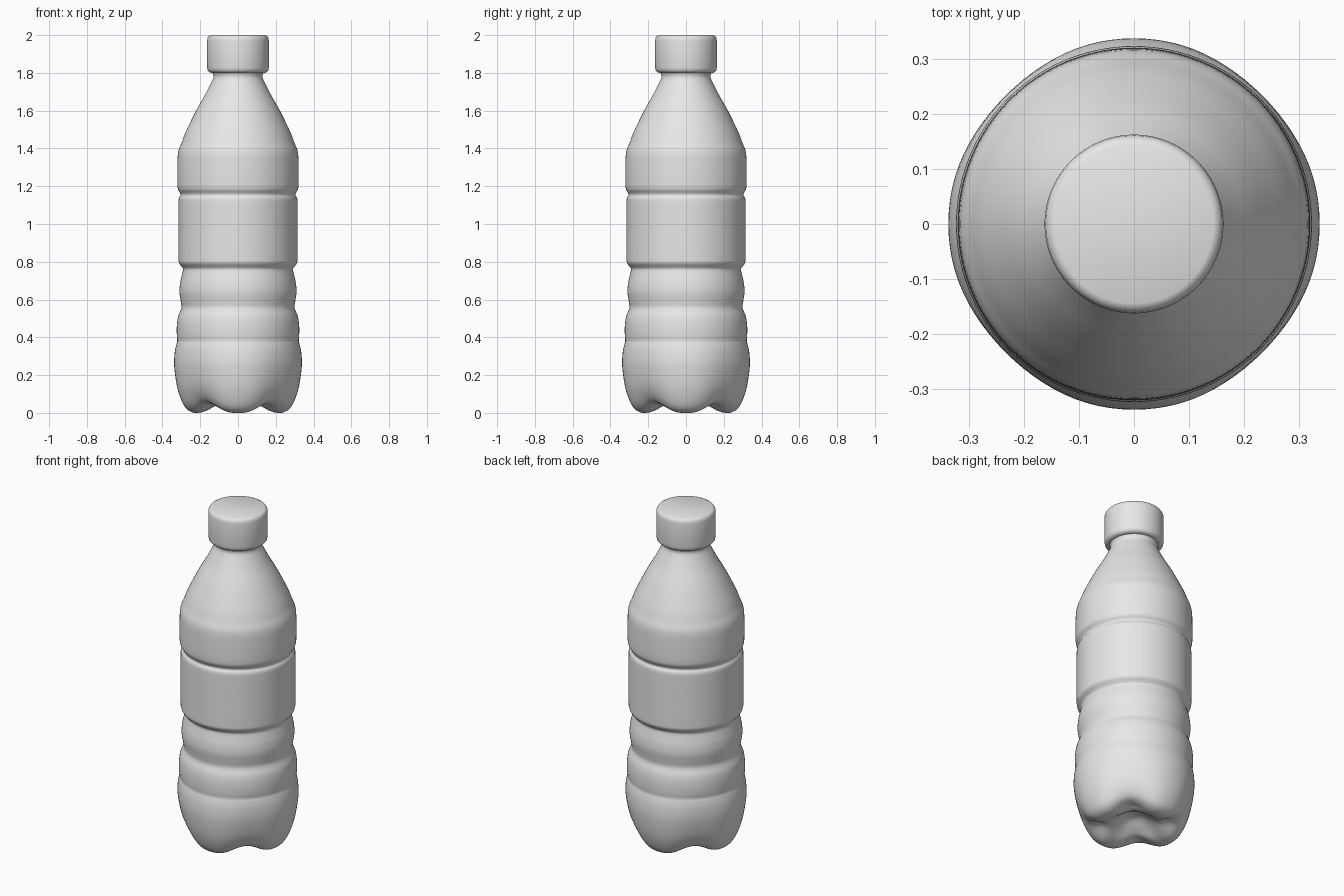
import bpy, bmesh, math
from mathutils import Vector

cube = bpy.data.objects.get("Cube")
if cube:
    bpy.data.objects.remove(cube, do_unlink=True)

SEGMENTS = 96


def make_material(name, value):
    mat = bpy.data.materials.new(name)
    mat.use_nodes = True
    colour = (value, value, value, 1)
    mat.diffuse_color = colour
    mat.node_tree.nodes["Principled BSDF"].inputs["Base Color"].default_value = colour
    return mat


def smooth_profile(points, steps):
    """Catmull-Rom curve through the (radius, height) points."""
    pts = [Vector(p) for p in points]
    pts = [pts[0]] + pts + [pts[-1]]
    result = []
    for a, b, c, d in zip(pts, pts[1:], pts[2:], pts[3:]):
        for i in range(steps):
            t = i / steps
            result.append(b + (c - a) * t / 2
                          + (a - b * 2.5 + c * 2 - d / 2) * t ** 2
                          + (b * 3 - a - c * 3 + d) / 2 * t ** 3)
    return result + [pts[-1]]


def lathe(name, profile, material, shape=None):
    """Spin a profile round z; shape may alter radius and height by angle."""
    bm = bmesh.new()
    rings = []
    for r, z in profile:
        ring = []
        for i in range(SEGMENTS):
            angle = math.tau * i / SEGMENTS
            rr, zz = shape(r, z, angle) if shape else (r, z)
            ring.append(bm.verts.new((rr * math.cos(angle), rr * math.sin(angle), zz)))
        rings.append(ring)
    for low, high in zip(rings, rings[1:]):
        for i in range(SEGMENTS):
            j = (i + 1) % SEGMENTS
            bm.faces.new((low[i], low[j], high[j], high[i]))
    bmesh.ops.remove_doubles(bm, verts=bm.verts, dist=0.00001)
    bmesh.ops.recalc_face_normals(bm, faces=bm.faces)
    mesh = bpy.data.meshes.new(name)
    bm.to_mesh(mesh)
    bm.free()
    mesh.materials.append(material)
    obj = bpy.data.objects.new(name, mesh)
    bpy.context.collection.objects.link(obj)
    bpy.ops.object.select_all(action="DESELECT")
    obj.select_set(True)
    bpy.context.view_layer.objects.active = obj
    bpy.ops.object.shade_smooth_by_angle(angle=math.radians(50))
    return obj


def four_feet(r, z, angle):
    """Press four diagonal hollows into the base, leaving feet on the axes."""
    hollow = (0.5 - 0.5 * math.cos(4 * angle)) ** 1.5
    side = max(0, 1 - z / 0.42) ** 1.3
    under = max(0, 1 - z / 0.2) ** 2 * min(1, r / 0.2) ** 2
    return r * (1 - 0.09 * hollow * side), z + 0.05 * hollow * under


grey = make_material("plain grey", 0.8)

# Bottle: recessed base, feet, ribbed lower body, label panel, shoulder, neck
base = [(0, 0.1), (0.05, 0.09), (0.11, 0.05), (0.16, 0.015), (0.21, 0), (0.25, 0.006),
        (0.28, 0.03), (0.305, 0.08), (0.325, 0.15), (0.338, 0.25), (0.335, 0.32)]
ribs = [(0.327, 0.36), (0.322, 0.38), (0.324, 0.41), (0.324, 0.46), (0.317, 0.51),
        (0.3, 0.555), (0.303, 0.59), (0.31, 0.64), (0.306, 0.69), (0.297, 0.73)]
panel = [(0.291, 0.76), (0.299, 0.775), (0.313, 0.795), (0.315, 0.83), (0.315, 0.97),
         (0.315, 1.1), (0.313, 1.135), (0.304, 1.152), (0.307, 1.165), (0.318, 1.185)]
shoulder = [(0.321, 1.22), (0.321, 1.3), (0.317, 1.38), (0.299, 1.43), (0.28, 1.48),
            (0.252, 1.54), (0.217, 1.61), (0.177, 1.68), (0.146, 1.74)]
neck = [(0.132, 1.77), (0.13, 1.785), (0.133, 1.8), (0.135, 1.85)]
lathe("bottle_body", smooth_profile(base + ribs + panel + shoulder + neck, 4),
      grey, four_feet)

# Screw cap with softly rounded rims
cap = [(0, 1.8), (0.14, 1.8), (0.152, 1.804), (0.16, 1.813), (0.163, 1.828),
       (0.163, 1.97), (0.161, 1.985), (0.155, 1.995), (0.145, 2), (0, 2)]
lathe("screw_cap", cap, grey)
